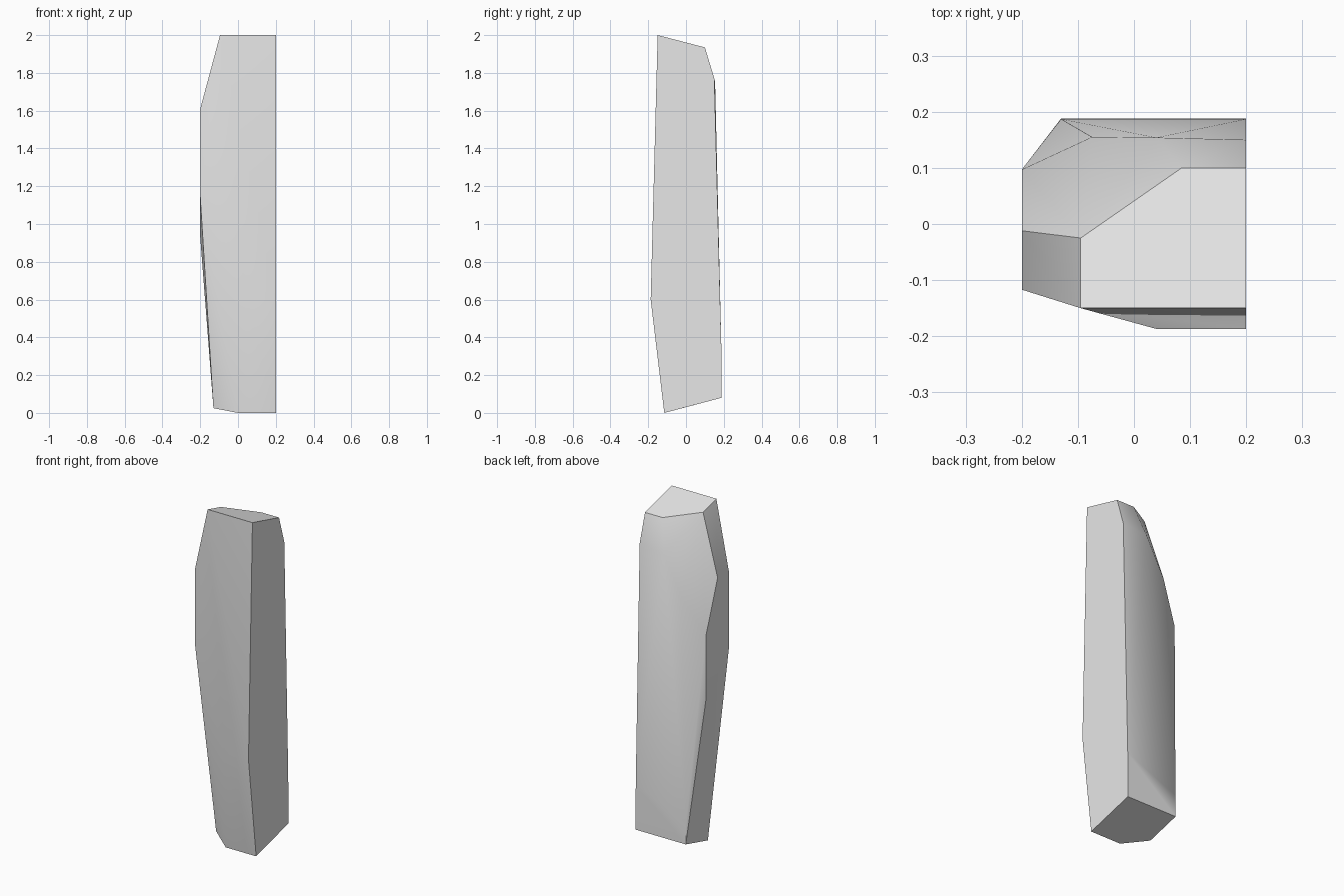
import bpy, bmesh, math

cube = bpy.data.objects.get("Cube")
if cube:
    bpy.data.objects.remove(cube, do_unlink=True)

# Corner rings of the slab, from the bottom upward
FLAT = 0.2      # flat cut side
EDGE = -0.2     # weathered side
foot = [(0.0, -0.115, 0), (FLAT, -0.115, 0), (FLAT, 0.188, 0.08),
        (-0.13, 0.188, 0.08), (-0.13, -0.02, 0.025)]
belly = [(0.04, -0.187, 0.6), (FLAT, -0.187, 0.6),
         (FLAT, 0.187, 0.35), (-0.13, 0.187, 0.21)]
waist = [(EDGE, -0.117, 1.145), (EDGE, 0.097, 0.93), (EDGE, 0.097, 1.31)]
shoulder = [(EDGE, -0.117, 1.61), (EDGE, -0.012, 1.61), (-0.075, 0.155, 1.53),
            (0.04, 0.154, 1.75), (FLAT, 0.15, 1.77)]
crown = [(-0.095, -0.15, 2), (FLAT, -0.15, 2), (FLAT, 0.1, 1.935),
         (0.085, 0.1, 1.935), (-0.095, -0.025, 1.967)]

# Wrap the corners in one chiselled shell
bm = bmesh.new()
for corner in foot + belly + waist + shoulder + crown:
    bm.verts.new(corner)
hull = bmesh.ops.convex_hull(bm, input=bm.verts[:])
loose = [v for v in bm.verts if not v.link_faces]
bmesh.ops.delete(bm, geom=loose, context='VERTS')
bmesh.ops.dissolve_limit(bm, angle_limit=math.radians(1),
                         verts=bm.verts[:], edges=bm.edges[:])
bmesh.ops.recalc_face_normals(bm, faces=bm.faces[:])

mesh = bpy.data.meshes.new("stone_slab")
bm.to_mesh(mesh)
bm.free()
slab = bpy.data.objects.new("stone_slab", mesh)
bpy.context.collection.objects.link(slab)

# Plain grey stone
stone = bpy.data.materials.new("grey_stone")
stone.use_nodes = True
grey = (0.8, 0.8, 0.8, 1)
stone.diffuse_color = grey
stone.node_tree.nodes["Principled BSDF"].inputs["Base Color"].default_value = grey
mesh.materials.append(stone)

# Soft facets with crisp main edges
bpy.ops.object.select_all(action='DESELECT')
slab.select_set(True)
bpy.context.view_layer.objects.active = slab
bpy.ops.object.shade_smooth_by_angle(angle=math.radians(30))
